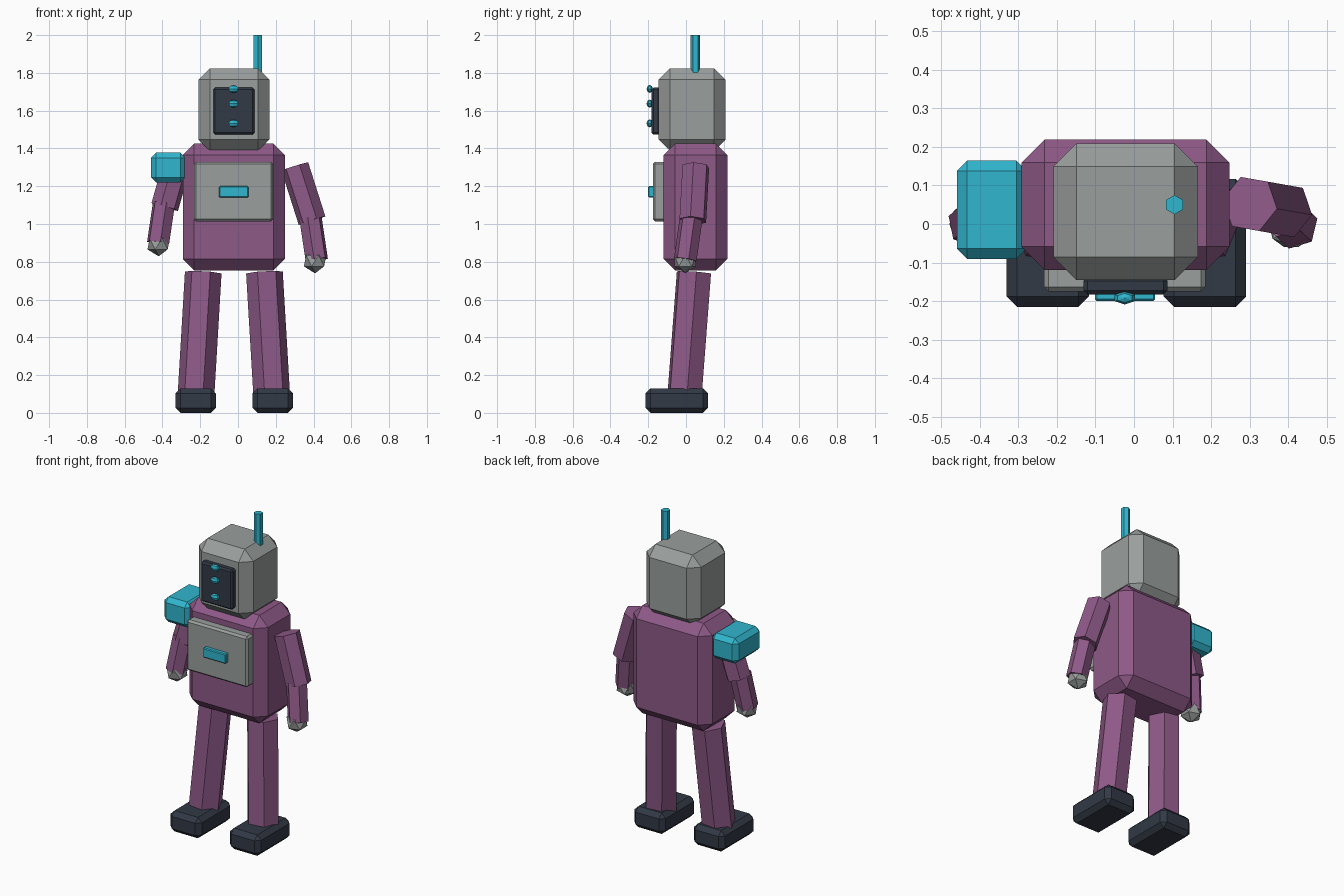
import bpy
import bmesh
from mathutils import Vector, Matrix

if "Cube" in bpy.data.objects:
    bpy.data.objects.remove(bpy.data.objects["Cube"], do_unlink=True)


def make_material(name, rgb):
    mat = bpy.data.materials.new(name)
    mat.use_nodes = True
    color = (*rgb, 1)
    mat.diffuse_color = color
    mat.node_tree.nodes["Principled BSDF"].inputs["Base Color"].default_value = color
    return mat


grey = make_material("warm grey metal", (0.32, 0.345, 0.335))
purple = make_material("purple paint", (0.27, 0.1, 0.245))
cyan = make_material("bright cyan", (0.03, 0.47, 0.62))
dark = make_material("dark slate", (0.032, 0.041, 0.06))

MID = -0.022  # centre line of the body


def finish(name, bm, mat):
    mesh = bpy.data.meshes.new(name)
    bm.to_mesh(mesh)
    bm.free()
    mesh.materials.append(mat)
    obj = bpy.data.objects.new(name, mesh)
    bpy.context.collection.objects.link(obj)
    return obj


def box(name, center, size, chamfer, mat):
    """Box with single-segment chamfered edges."""
    bm = bmesh.new()
    bmesh.ops.create_cube(bm, size=1)
    bmesh.ops.scale(bm, vec=size, verts=bm.verts)
    bmesh.ops.translate(bm, vec=center, verts=bm.verts)
    obj = finish(name, bm, mat)
    bevel = obj.modifiers.new("chamfer", "BEVEL")
    bevel.width = chamfer
    bevel.segments = 1
    return obj


def limb(name, start, end, radius, mat):
    """Six-sided rod running between two points."""
    start, end = Vector(start), Vector(end)
    axis = end - start
    bm = bmesh.new()
    turn = axis.to_track_quat("Z", "Y").to_matrix().to_4x4()
    bmesh.ops.create_cone(bm, cap_ends=True, segments=6, radius1=radius,
                          radius2=radius, depth=axis.length,
                          matrix=Matrix.Translation((start + end) / 2) @ turn)
    return finish(name, bm, mat)


def hand(name, center):
    bm = bmesh.new()
    bmesh.ops.create_icosphere(bm, subdivisions=1, radius=0.066,
                               matrix=Matrix.Translation(center))
    return finish(name, bm, grey)


# Torso with chest plate and badge
box("torso", (MID, 0.05, 1.09), (0.54, 0.338, 0.67), 0.06, purple)
box("chest_plate", (MID - 0.002, -0.137, 1.172), (0.42, 0.076, 0.315), 0.012, grey)
box("chest_badge", (MID - 0.001, -0.185, 1.17), (0.156, 0.03, 0.06), 0.005, cyan)

# Head with face screen, three lights and antenna
box("head", (MID, 0.032, 1.606), (0.375, 0.355, 0.437), 0.06, grey)
box("face_screen", (MID, -0.16, 1.598), (0.218, 0.045, 0.248), 0.01, dark)
for i, z in enumerate((1.715, 1.637, 1.533)):
    bm = bmesh.new()
    bmesh.ops.create_uvsphere(bm, u_segments=6, v_segments=4, radius=1)
    bmesh.ops.scale(bm, vec=(0.03, 0.017, 0.021), verts=bm.verts)
    bmesh.ops.translate(bm, vec=(MID - 0.002, -0.192, z), verts=bm.verts)
    finish(f"face_light_{i + 1}", bm, cyan)

bm = bmesh.new()
bmesh.ops.create_cone(bm, cap_ends=True, segments=6, radius1=0.025, radius2=0.025,
                      depth=0.22, matrix=Matrix.Translation((0.105, 0.05, 1.89)))
finish("antenna", bm, cyan)

# Legs and feet
for side, s in (("left", 1), ("right", -1)):
    limb(f"{side}_leg", (MID + s * 0.2, -0.007, 0.1),
         (MID + s * 0.162, 0.042, 0.743), 0.098, purple)
    box(f"{side}_foot", (MID + 0.002 + s * 0.204, -0.049, 0.065),
        (0.214, 0.332, 0.13), 0.027, dark)

# Arms: shoulder, elbow, wrist and hand centre of each
arms = {
    "left": ((0.301, 0.052, 1.304), (0.392, 0.036, 1.018),
             (0.384, 0.027, 1.03), (0.417, -0.004, 0.81), (0.408, -0.004, 0.805)),
    "right": ((-0.32, 0.052, 1.33), (-0.388, 0.036, 1.09),
              (-0.392, 0.027, 1.11), (-0.423, 0.0, 0.9), (-0.42, 0.0, 0.895)),
}
for side, (shoulder, elbow, fore_top, wrist, palm) in arms.items():
    limb(f"{side}_upper_arm", shoulder, elbow, 0.075, purple)
    limb(f"{side}_forearm", fore_top, wrist, 0.062, purple)
    hand(f"{side}_hand", palm)

# Shoulder guard on the right side only
box("shoulder_guard", (-0.369, 0.037, 1.299), (0.182, 0.255, 0.157), 0.027, cyan)
